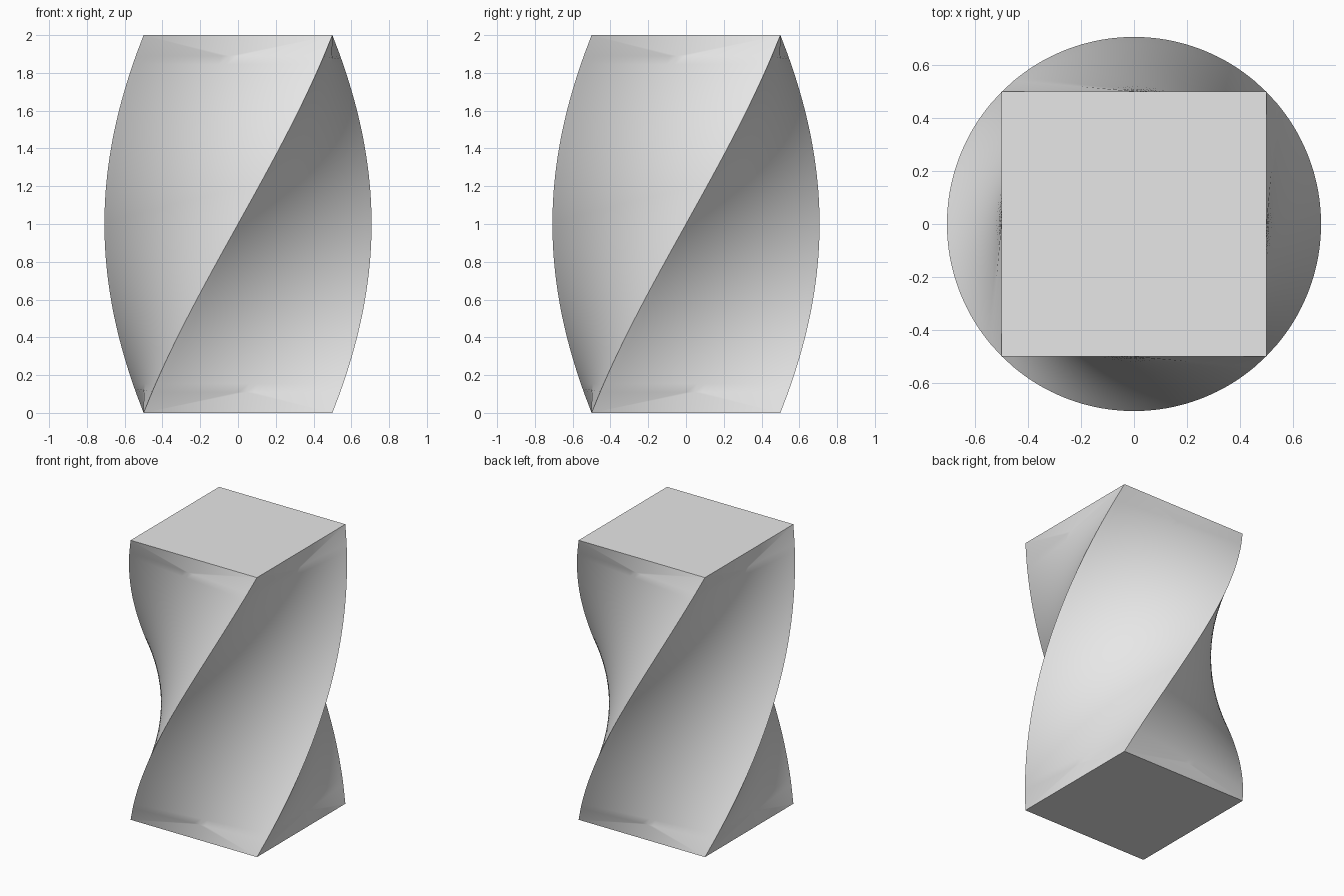
import bpy
import bmesh
import math
from mathutils import Matrix, Vector

cube = bpy.data.objects.get("Cube")
if cube:
    bpy.data.objects.remove(cube, do_unlink=True)

HEIGHT, HALF, END = 2.0, 0.5, 0.11
COLS, ROWS = 24, 40

grey = bpy.data.materials.new("light_grey")
grey.use_nodes = True
colour = (0.8, 0.8, 0.8, 1)
grey.diffuse_color = colour
grey.node_tree.nodes["Principled BSDF"].inputs["Base Color"].default_value = colour

bm = bmesh.new()


def twisted(side, t, z):
    """Point across one side of the square, turned a quarter turn over the height."""
    turn = (side + z / HEIGHT) * math.pi / 2
    return Matrix.Rotation(turn, 3, "Z") @ Vector((HALF * (2 * t - 1), -HALF, z))


def ring(z, cols):
    return [bm.verts.new(twisted(s, i / cols, z)) for s in range(4) for i in range(cols)]


# Twisted walls
levels = [END + (HEIGHT - 2 * END) * r / ROWS for r in range(ROWS + 1)]
rings = [ring(z, COLS) for z in levels]
count = 4 * COLS
for low, high in zip(rings, rings[1:]):
    for i in range(count):
        j = (i + 1) % count
        bm.faces.new((low[i], low[j], high[j], high[i]))

# Square ends, joined to the walls by fans from each corner
for z, edge in ((0, rings[0]), (HEIGHT, rings[-1])):
    corners = ring(z, 1)
    bm.faces.new(corners)
    for s in range(4):
        a, b = corners[s], corners[(s + 1) % 4]
        bm.faces.new((a, b, edge[s * COLS + COLS // 2]))
        for i in range(COLS):
            k = s * COLS + i
            tip = a if i < COLS // 2 else b
            bm.faces.new((tip, edge[k], edge[(k + 1) % count]))

bmesh.ops.recalc_face_normals(bm, faces=bm.faces)
mesh = bpy.data.meshes.new("twisted_column")
bm.to_mesh(mesh)
bm.free()
mesh.materials.append(grey)

column = bpy.data.objects.new("twisted_column", mesh)
bpy.context.collection.objects.link(column)
bpy.ops.object.select_all(action="DESELECT")
column.select_set(True)
bpy.context.view_layer.objects.active = column
bpy.ops.object.shade_smooth_by_angle(angle=math.radians(30))
